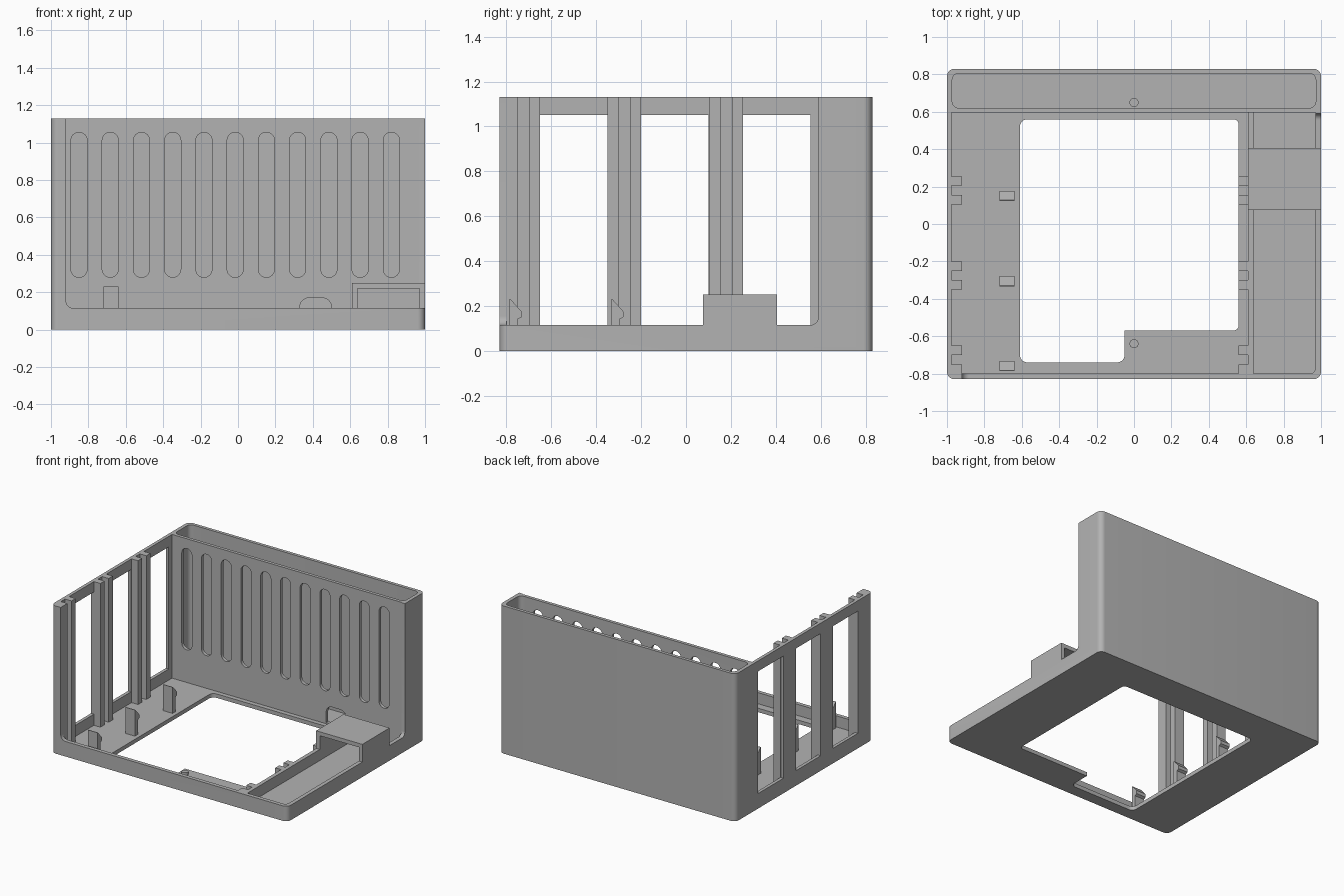
import bpy
import bmesh
from math import sin, cos, pi, radians

if "Cube" in bpy.data.objects:
    bpy.data.objects.remove(bpy.data.objects["Cube"], do_unlink=True)

grey = bpy.data.materials.new("plain grey")
grey.use_nodes = True
grey.diffuse_color = (0.45, 0.45, 0.45, 1)
grey.node_tree.nodes["Principled BSDF"].inputs["Base Color"].default_value = grey.diffuse_color

H, FLOOR, RIM = 1.13, 0.03, 0.115   # overall height, floor top, low rim top
parts = []


def rrect(u0, u1, v0, v1, r=0.0):
    """Rounded rectangle; r is one radius or four, from (u0,v0) anticlockwise."""
    radii = r if isinstance(r, tuple) else (r,) * 4
    corners = [(u0, v0, 1, 1), (u1, v0, -1, 1), (u1, v1, -1, -1), (u0, v1, 1, -1)]
    pts = []
    for i, ((u, v, su, sv), rad) in enumerate(zip(corners, radii)):
        if rad == 0:
            pts.append((u, v))
            continue
        for k in range(9):
            a = pi + i * pi / 2 + k * pi / 16
            pts.append((u + su * rad + rad * cos(a), v + sv * rad + rad * sin(a)))
    return pts


def prism(name, pts, axis, lo, hi):
    """Extrude a 2D outline along an axis; the outline uses the other two in order."""
    def place(p, w):
        q = list(p)
        q.insert("xyz".index(axis), w)
        return q
    bm = bmesh.new()
    bottom = [bm.verts.new(place(p, lo)) for p in pts]
    top = [bm.verts.new(place(p, hi)) for p in pts]
    bm.faces.new(bottom)
    bm.faces.new(top)
    n = len(pts)
    for i in range(n):
        j = (i + 1) % n
        bm.faces.new((bottom[i], bottom[j], top[j], top[i]))
    bmesh.ops.recalc_face_normals(bm, faces=bm.faces)
    mesh = bpy.data.meshes.new(name)
    bm.to_mesh(mesh)
    bm.free()
    mesh.materials.append(grey)
    ob = bpy.data.objects.new(name, mesh)
    bpy.context.collection.objects.link(ob)
    return ob


def part(*args):
    parts.append(prism(*args))
    return parts[-1]


def box(name, x0, x1, y0, y1, z0, z1):
    return part(name, rrect(x0, x1, y0, y1), "z", z0, z1)


# Case shell, carved from a rounded block
shell = part("case_shell", rrect(-1, 1, -0.83, 0.83, 0.04), "z", 0, H)
cutters = []


def cut(pts, axis, lo, hi):
    c = prism("cutter", pts, axis, lo, hi)
    c.hide_render = True
    cutters.append(c)
    m = shell.modifiers.new("cut", "BOOLEAN")
    m.operation, m.solver, m.object = "DIFFERENCE", "EXACT", c


# Main bay and rear duct
cut(rrect(-0.975, 0.97, -0.8, 0.595, (0, 0.03, 0, 0)), "z", FLOOR, 1.3)
cut(rrect(-0.972, 0.972, 0.62, 0.805, 0.035), "z", FLOOR, 1.3)
# Open front and open right-hand side above the low rim
cut(rrect(-0.92, 1.2, RIM, 1.3, (0.04, 0, 0, 0)), "y", -1, -0.78)
cut(rrect(-1, 0.59, RIM, 1.3, (0, 0.035, 0, 0)), "x", 0.94, 1.2)
# Stepped floor opening
cut(rrect(-0.61, -0.05, -0.74, 0.56, 0.04), "z", -0.1, 0.1)
cut(rrect(-0.3, 0.56, -0.57, 0.56, 0.03), "z", -0.1, 0.1)
# Side windows
for y0, y1 in ((-0.65, -0.35), (-0.2, 0.1), (0.25, 0.555)):
    cut(rrect(y0, y1, RIM, 1.05), "x", -1.1, -0.95)
# Vent slots and cable arch through the partition
for i in range(11):
    x = -0.85 + i * 0.167
    cut(rrect(x - 0.043, x + 0.043, 0.28, 1.055, 0.0425), "y", 0.57, 0.65)
cut(rrect(0.33, 0.5, 0.04, 0.17, (0, 0, 0.05, 0.05)), "y", 0.57, 0.65)

depsgraph = bpy.context.evaluated_depsgraph_get()
carved = bpy.data.meshes.new_from_object(shell.evaluated_get(depsgraph))
shell.modifiers.clear()
shell.data = carved
carved.materials.clear()
carved.materials.append(grey)
for c in cutters:
    bpy.data.objects.remove(c, do_unlink=True)

# Paired guide rails: tall on the windowed wall, low on the channel wall
for y in (-0.8, -0.35, 0.105):
    for dy in (0, 0.1):
        box("tall_guide_rail", -0.98, -0.92, y + dy, y + dy + 0.05, FLOOR, H)
        box("low_guide_rail", 0.56, 0.612, y + dy, y + dy + 0.05, FLOOR, RIM)

# Channel wall and the hood over the channel
box("channel_wall", 0.61, 0.64, -0.81, 0.6, FLOOR, RIM)
hood = [(0.61, RIM - 0.01), (0.64, RIM - 0.01), (0.64, 0.22), (0.97, 0.22),
        (0.97, RIM - 0.01), (1, RIM - 0.01), (1, 0.25), (0.61, 0.25)]
part("channel_hood", hood, "y", 0.075, 0.405)

# Snap hooks on the floor
hook = [(0, FLOOR), (0.036, FLOOR), (0.036, 0.14), (0.054, 0.15),
        (0.054, 0.175), (0.005, 0.23), (0, 0.23)]
for y in (-0.787, -0.333, 0.123):
    part("snap_hook", [(y + a, z) for a, z in hook], "x", -0.72, -0.64)

# Small locating pins
for y in (-0.64, 0.65):
    part("locating_pin", rrect(-0.024, 0.024, y - 0.024, y + 0.024, 0.024),
         "z", FLOOR - 0.01, FLOOR + 0.02)

# Smooth the rounded corners, keep every edge sharp
for ob in parts:
    bm = bmesh.new()
    bm.from_mesh(ob.data)
    bmesh.ops.remove_doubles(bm, verts=bm.verts, dist=0.00001)
    bm.to_mesh(ob.data)
    bm.free()
    bpy.ops.object.select_all(action="DESELECT")
    ob.select_set(True)
    bpy.context.view_layer.objects.active = ob
    bpy.ops.object.shade_smooth_by_angle(angle=radians(30))
